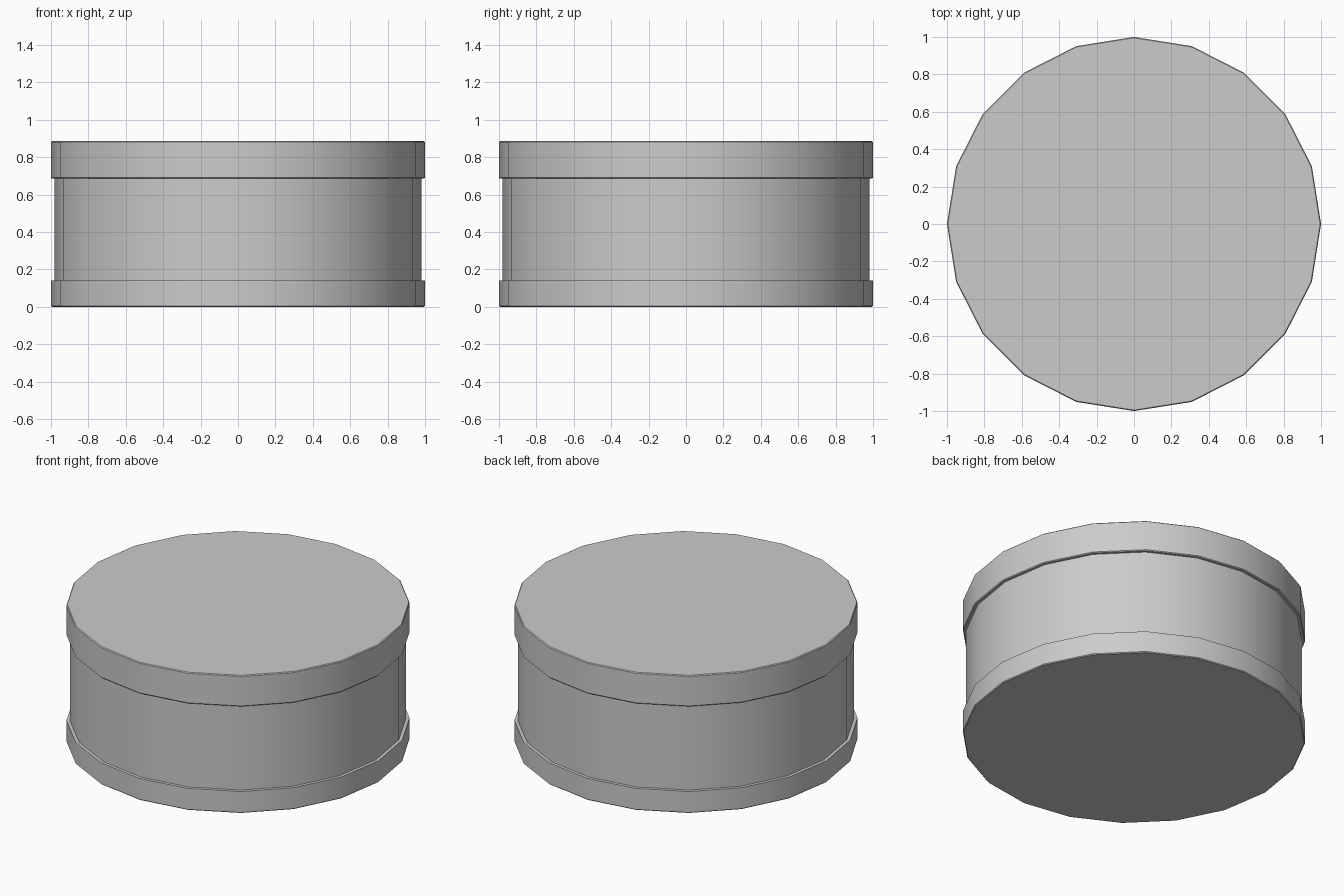
import bpy
import bmesh
from math import cos, sin, pi, radians

if "Cube" in bpy.data.objects:
    bpy.data.objects.remove(bpy.data.objects["Cube"])

SIDES = 20


def lathe(name, profile):
    """Revolve (radius, z) points into a closed 20-sided solid."""
    bm = bmesh.new()
    rings = [[bm.verts.new((r * cos(2 * pi * i / SIDES), r * sin(2 * pi * i / SIDES), z))
              for i in range(SIDES)] for r, z in profile]
    for low, high in zip(rings, rings[1:]):
        for i in range(SIDES):
            j = (i + 1) % SIDES
            bm.faces.new((low[i], low[j], high[j], high[i]))
    bm.faces.new(rings[0][::-1])
    bm.faces.new(rings[-1])
    mesh = bpy.data.meshes.new(name)
    bm.to_mesh(mesh)
    bm.free()
    obj = bpy.data.objects.new(name, mesh)
    bpy.context.collection.objects.link(obj)
    bpy.ops.object.select_all(action='DESELECT')
    obj.select_set(True)
    bpy.context.view_layer.objects.active = obj
    bpy.ops.object.shade_smooth_by_angle(angle=radians(30))
    return obj


E = 0.005  # small edge chamfer

# Round box: bottom band stepping in to the wall
lathe("box_body", [(1 - E, 0), (1, E), (1, 0.14), (0.98, 0.14), (0.98, 0.69)])

# Lid overhanging the wall
lathe("lid", [(1 - E, 0.685), (1, 0.685 + E), (1, 0.885 - E), (1 - E, 0.885)])
